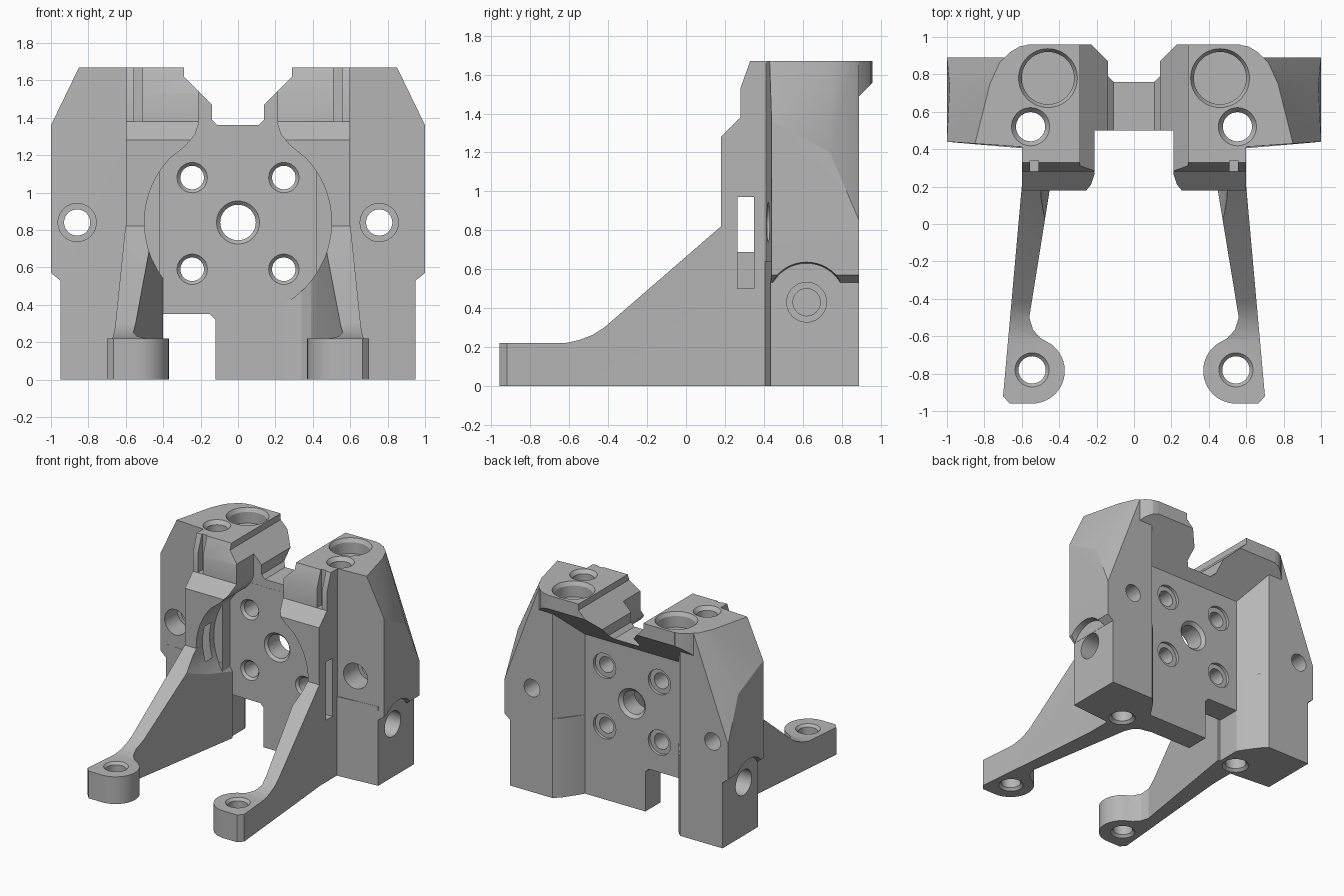
import bpy
import bmesh
from math import sin, cos, radians

cube = bpy.data.objects.get("Cube")
if cube:
    bpy.data.objects.remove(cube, do_unlink=True)

GREY = (0.47, 0.47, 0.47, 1)
mat = bpy.data.materials.new("mid_grey")
mat.use_nodes = True
mat.diffuse_color = GREY
mat.node_tree.nodes["Principled BSDF"].inputs["Base Color"].default_value = GREY

helpers = []


def finish(name, bm):
    bmesh.ops.recalc_face_normals(bm, faces=bm.faces)
    me = bpy.data.meshes.new(name)
    bm.to_mesh(me)
    bm.free()
    me.materials.append(mat)
    ob = bpy.data.objects.new(name, me)
    bpy.context.collection.objects.link(ob)
    return ob


def loft(name, axis, ring_a, ring_b, lo, hi):
    """Solid between two matching outlines, placed along an axis."""
    def place(p, d):
        return {"x": (d, p[0], p[1]), "y": (p[0], d, p[1]), "z": (p[0], p[1], d)}[axis]
    bm = bmesh.new()
    a = [bm.verts.new(place(p, lo)) for p in ring_a]
    b = [bm.verts.new(place(p, hi)) for p in ring_b]
    bm.faces.new(a)
    bm.faces.new(b)
    n = len(a)
    for i in range(n):
        j = (i + 1) % n
        bm.faces.new((a[i], a[j], b[j], b[i]))
    return finish(name, bm)


def prism(name, axis, pts, lo, hi):
    return loft(name, axis, pts, pts, lo, hi)


def arc(cx, cy, r, start, end, n):
    steps = [radians(start + (end - start) * i / n) for i in range(n + 1)]
    return [(cx + r * cos(t), cy + r * sin(t)) for t in steps]


def hull(name, pts):
    bm = bmesh.new()
    for p in pts:
        bm.verts.new(p)
    bmesh.ops.convex_hull(bm, input=bm.verts[:])
    return finish(name, bm)


def cutter(ob):
    ob.hide_render = True
    helpers.append(ob)
    return ob


def bore(axis, c, r, lo, hi, r_hi=None):
    """Round cutter, tapered when r_hi is given."""
    ring = arc(c[0], c[1], r, 0, 352.5, 47)
    top = arc(c[0], c[1], r_hi or r, 0, 352.5, 47)
    return cutter(loft("bore_cutter", axis, ring, top, lo, hi))


def cut(ob, cutters):
    bpy.context.view_layer.objects.active = ob
    for c in cutters:
        m = ob.modifiers.new("cut", "BOOLEAN")
        m.operation = "DIFFERENCE"
        m.solver = "EXACT"
        m.object = c
        bpy.ops.object.modifier_apply(modifier=m.name)


parts = []

# Central plate with the open notch at its foot
plate = prism("centre_plate", "y", [
    (-0.45, 1.3), (-0.45, 0.35), (-0.15, 0.35), (-0.12, 0.32), (-0.12, 0),
    (0.45, 0), (0.45, 1.3)], 0.5, 0.69)
plate_cuts = [bore("y", (0, 0.84), 0.095, 0.3, 0.9),
              bore("y", (0, 0.84), 0.125, 0.49, 0.52, 0.095),
              bore("y", (0, 0.84), 0.09, 0.66, 0.7, 0.13)]
for x in (-0.245, 0.245):
    for z in (0.59, 1.08):
        plate_cuts += [bore("y", (x, z), 0.063, 0.3, 0.9),
                       bore("y", (x, z), 0.09, 0.49, 0.52, 0.063),
                       bore("y", (x, z), 0.1, 0.665, 0.8)]
cut(plate, plate_cuts)
parts.append(plate)

# Keyhole hollow in front of the plate
half = [(0.21, 1.8), (0.21, 1.37), (0.23, 1.31), (0.28, 1.25)]
half += arc(0, 0.84, 0.5, 43, -25, 24) + [(0.453, -0.1)]
hollow = cutter(prism("hollow_cutter", "y",
                      half + [(-x, z) for x, z in reversed(half)], -1.2, 0.501))
round_hollow = bore("y", (0, 0.84), 0.5, -1.2, 0.501)

# Valley across the roof
v = [(0.29, 1.8), (0.29, 1.62), (0.14, 1.47), (0.14, 1.39), (0.11, 1.36)]
valley = cutter(prism("valley_cutter", "y",
                      v + [(-x, z) for x, z in reversed(v)], -1, 2))

# Roof bridging both columns, underside sloping back
roof = prism("roof", "x", [
    (0.28, 1.2), (0.6, 1.2), (0.96, 1.56), (0.96, 1.67),
    (0.33, 1.67), (0.28, 1.53)], -0.57, 0.57)
cut(roof, [hollow, valley])
parts.append(roof)

# Slope above the arms
slope = cutter(prism("slope_cutter", "x", [
    (-1.2, 0.22), (-0.62, 0.22), (-0.55, 0.235), (-0.48, 0.262), (-0.42, 0.3),
    (0.18, 0.82), (0.6, 0.82), (0.6, 1.2), (-1.2, 1.2)], -1, 1))

for s, side in ((1, "left"), (-1, "right")):
    def flip(pts):
        return [(s * p[0], *p[1:]) for p in pts]

    shaft_at = (s * 0.553, 0.52)
    pocket_at = (s * 0.46, 0.78)
    shaft = [bore("z", shaft_at, 0.078, -0.2, 2),
             bore("z", shaft_at, 0.078, 1.64, 1.68, 0.11),
             bore("z", shaft_at, 0.11, -0.01, 0.02, 0.078)]
    pocket = [bore("z", pocket_at, 0.14, 1.55, 1.9),
              bore("z", pocket_at, 0.14, 1.64, 1.68, 0.163)]
    bolt_at = (0.755 if s > 0 else -0.86, 0.84)
    bolt = [bore("y", bolt_at, 0.07, 0.2, 1.2),
            bore("y", bolt_at, 0.102, 0.2, 0.6)]
    side_hole = [bore("x", (0.62, 0.43), 0.07, s * 0.68, s * 1.2),
                 bore("x", (0.62, 0.43), 0.102, s * 0.8, s * 1.2)]
    relief = bore("x", (0.62, 0.43), 0.2, s * 0.951, s * 1.2, 0.23)

    # Lower column
    base = prism(side + "_column_base", "z", flip([
        (0.42, 0.4), (0.6, 0.405), (0.95, 0.435), (0.95, 0.89),
        (0.57, 0.89), (0.52, 0.84), (0.45, 0.74), (0.42, 0.69)]), 0, 0.64)
    cut(base, shaft + side_hole + bolt)

    # Upper column with the faceted wing
    wing = hull(side + "_column_wing", flip([
        (0.42, 0.4, 0.53), (0.95, 0.435, 0.53), (0.95, 0.89, 0.53),
        (0.57, 0.89, 0.53), (0.42, 0.69, 0.53),
        (1, 0.44, 0.57), (1, 0.89, 0.57), (1, 0.89, 0.85), (1, 0.44, 1.36),
        (0.985, 0.74, 1.2), (0.57, 0.89, 1.49), (0.42, 0.69, 1.29),
        (0.42, 0.4, 1.67), (0.85, 0.43, 1.67), (0.77, 0.75, 1.67),
        (0.72, 0.86, 1.67), (0.69, 0.89, 1.67), (0.57, 0.89, 1.67)]))
    cut(wing, shaft + pocket + bolt + [relief])

    # Lip overhanging the back of the column
    lip = hull(side + "_back_lip", flip([
        (0.5, 0.8, 1.67), (0.5, 0.8, 1.4), (0.5, 0.96, 1.67), (0.5, 0.96, 1.56),
        (0.55, 0.96, 1.67), (0.55, 0.96, 1.56), (0.61, 0.95, 1.67), (0.61, 0.95, 1.55),
        (0.66, 0.92, 1.67), (0.66, 0.92, 1.52), (0.69, 0.89, 1.67), (0.69, 0.89, 1.49),
        (0.69, 0.8, 1.67), (0.69, 0.8, 1.4)]))
    cut(lip, pocket)

    # Cheek beside the hollow, with a window through its wall
    cheek = prism(side + "_cheek", "x", [
        (0.18, 0.5), (0.18, 1.28), (0.28, 1.38), (0.5, 1.38), (0.5, 0.5)],
        s * 0.2, s * 0.6)
    window = cutter(prism("window_cutter", "x", [
        (0.265, 0.5), (0.35, 0.5), (0.35, 0.97), (0.265, 0.97)], s * 0.475, s * 0.8))
    cut(cheek, [hollow, window] + shaft)

    # Shoulder beside the roof, standing on the cheek
    shoulder = prism(side + "_shoulder", "x", [
        (0.28, 1.37), (0.45, 1.37), (0.45, 1.67), (0.33, 1.67), (0.28, 1.53)],
        s * 0.56, s * 0.6)
    cut(shoulder, shaft)

    # Arm with its rounded foot
    outline = [(0.46, 0.499), (0.6, 0.43), (0.6, 0.2), (0.7, -0.92), (0.665, -0.96)]
    outline += arc(0.545, -0.785, 0.175, 270, 125, 20)
    outline += [(0.5, -0.61), (0.54, -0.565), (0.56, -0.5)]
    if s > 0:
        outline += [(0.415, 0.38), (0.39, 0.44), (0.34, 0.48), (0.25, 0.499)]
    else:
        outline += [(0.4, 0.499)]
    arm = prism(side + "_arm", "z", flip(outline), 0, 1)
    foot_at = (s * 0.545, -0.78)
    cut(arm, [slope, round_hollow, window,
              bore("z", foot_at, 0.073, -0.2, 0.6),
              bore("z", foot_at, 0.073, 0.2, 0.23, 0.1),
              bore("z", foot_at, 0.1, -0.01, 0.02, 0.073)] + shaft)

    # Groove down the roof front, and the roof's share of the holes
    groove = cutter(prism("groove_cutter", "z", flip([
        (0.51, 0.2), (0.555, 0.2), (0.555, 0.34), (0.51, 0.34)]), 1.375, 1.9))
    cut(roof, [groove] + shaft + pocket)
    parts += [base, wing, lip, cheek, shoulder, arm]

for h in helpers:
    bpy.data.objects.remove(h, do_unlink=True)

# Smooth the round walls, keep the edges crisp
bpy.ops.object.select_all(action="DESELECT")
for p in parts:
    p.select_set(True)
bpy.context.view_layer.objects.active = plate
bpy.ops.object.shade_smooth_by_angle(angle=radians(20))
